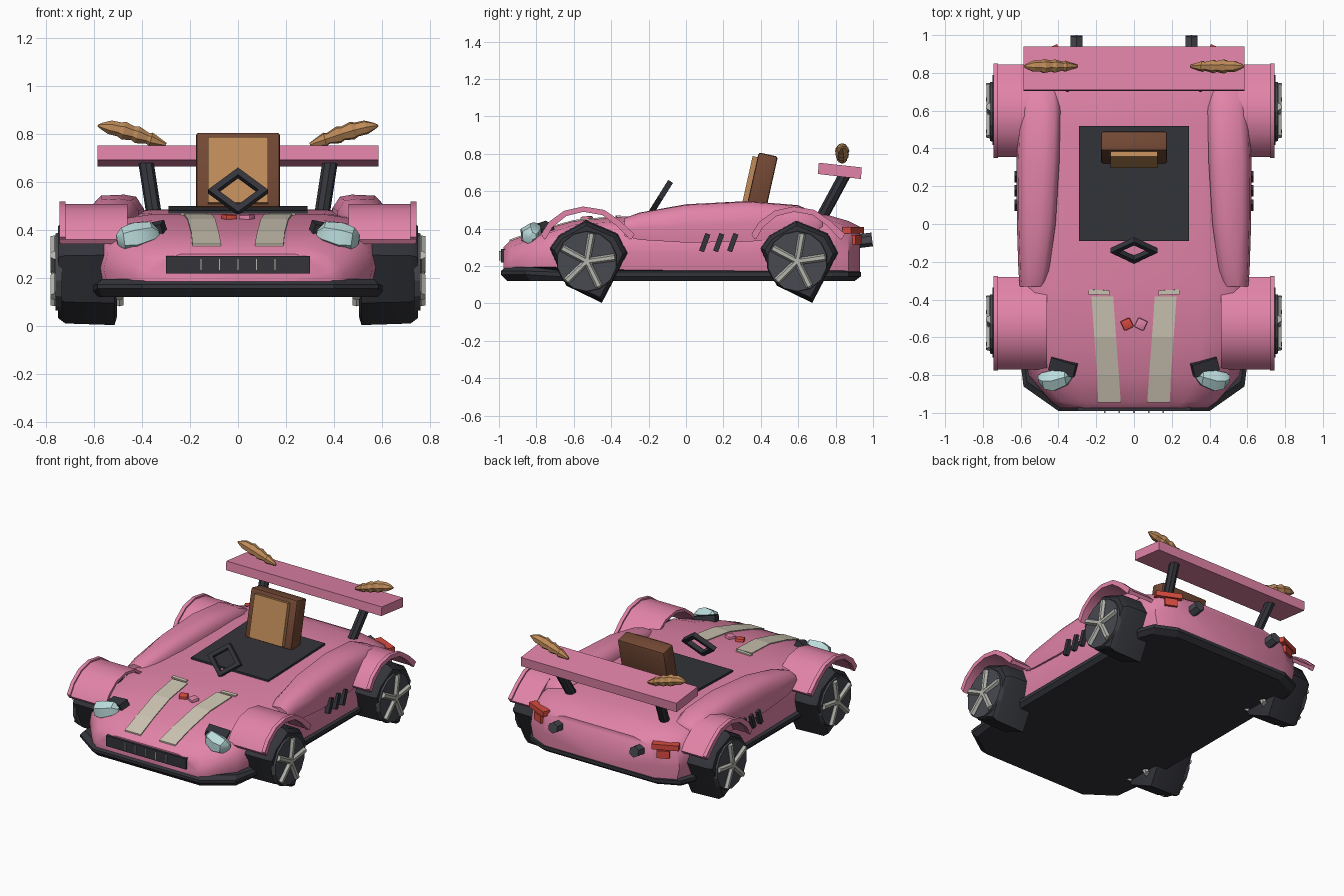
import bpy, bmesh, math
from mathutils import Vector, Matrix, Euler

if "Cube" in bpy.data.objects:
    bpy.data.objects.remove(bpy.data.objects["Cube"], do_unlink=True)


def material(name, r, g, b):
    m = bpy.data.materials.new(name)
    m.use_nodes = True
    m.diffuse_color = (r, g, b, 1)
    m.node_tree.nodes["Principled BSDF"].inputs["Base Color"].default_value = (r, g, b, 1)
    return m


PINK = material("pink paint", .76, .23, .39)
DARK = material("dark rubber", .033, .034, .042)
STEEL = material("dark steel", .065, .067, .08)
TAN = material("tan", .52, .26, .10)
BROWN = material("brown leather", .17, .065, .035)
GLASS = material("pale glass", .50, .72, .72)
CREAM = material("cream stripe", .62, .57, .46)
RIM = material("light metal", .46, .46, .42)
RED = material("red", .68, .07, .05)


def finish(name, bm, mat, smooth=None):
    bmesh.ops.recalc_face_normals(bm, faces=bm.faces)
    me = bpy.data.meshes.new(name)
    bm.to_mesh(me)
    bm.free()
    me.materials.append(mat)
    ob = bpy.data.objects.new(name, me)
    bpy.context.collection.objects.link(ob)
    if smooth:
        bpy.ops.object.select_all(action='DESELECT')
        ob.select_set(True)
        bpy.context.view_layer.objects.active = ob
        bpy.ops.object.shade_smooth_by_angle(angle=math.radians(smooth))
    return ob


def loft(name, rings, mat, smooth=None):
    """Skin closed rings of equal length and cap both ends."""
    bm = bmesh.new()
    vs = [[bm.verts.new(p) for p in ring] for ring in rings]
    n = len(vs[0])
    for a, b in zip(vs, vs[1:]):
        for i in range(n):
            j = (i + 1) % n
            bm.faces.new((a[i], a[j], b[j], b[i]))
    bm.faces.new(vs[0])
    bm.faces.new(vs[-1])
    return finish(name, bm, mat, smooth)


def box(name, loc, size, mat, rot=(0, 0, 0), bevel=0):
    bm = bmesh.new()
    turn = Euler(rot).to_matrix().to_4x4()
    bmesh.ops.create_cube(bm, size=1, matrix=Matrix.Translation(loc) @ turn @ Matrix.Diagonal((*size, 1)))
    if bevel:
        bmesh.ops.bevel(bm, geom=bm.edges[:], offset=bevel, segments=2, affect='EDGES', profile=.5)
    return finish(name, bm, mat, 40 if bevel else None)


def spindle(name, points, radii, sides, mat, smooth=None):
    """Tube along points with a radius at each one."""
    pts = [Vector(p) for p in points]
    quat = (pts[-1] - pts[0]).to_track_quat('Z', 'Y')
    angles = [math.tau * (i + .5) / sides for i in range(sides)]
    rings = [[p + quat @ Vector((r * math.cos(a), r * math.sin(a), 0)) for a in angles]
             for p, r in zip(pts, radii)]
    return loft(name, rings, mat, smooth)


def mirrored(half):
    return half + [(-x, z) for x, z in reversed(half) if x > 0]


# Main shell: y, half width, bottom, shoulder height, crown height
stations = [(-.975, .39, .16, .27, .30), (-.94, .44, .15, .30, .335), (-.80, .56, .15, .355, .385),
            (-.60, .59, .15, .42, .44), (-.33, .60, .15, .44, .465), (0, .605, .15, .44, .47),
            (.52, .61, .15, .46, .485), (.75, .60, .15, .45, .475), (.87, .56, .15, .41, .44),
            (.93, .43, .17, .38, .41)]
rings = []
for y, w, zb, zs, zt in stations:
    half = [(0, zb), (w * .96, zb), (w, zb + .4 * (zs - zb)), (w * .97, zs - .05),
            (w * .88, zs), (w * .6, zt), (0, zt)]
    rings.append([(x, y, z) for x, z in mirrored(half)])
loft("body_shell", rings, PINK, 40)

# Dark floor pan with chamfered corners and a raised front lip
plan = [(.40, -.99), (.585, -.86), (.605, -.70), (.605, .78), (.57, .87), (.43, .935)]
outline = plan + [(-x, y) for x, y in reversed(plan)]


def pan_ring(scale, z, lift):
    return [(x * scale, y * scale, z + (lift if y < -.8 else 0)) for x, y in outline]


loft("floor_pan", [pan_ring(.965, .12, 0), pan_ring(1, .145, .01), pan_ring(1, .168, .005),
                   pan_ring(.97, .175, .02)], DARK)

# Cockpit opening
box("cockpit_panel", (0, .215, .478), (.58, .61, .025), DARK, (.03, 0, 0))

# Grille with upright bars
box("grille", (0, -.965, .255), (.60, .05, .072), DARK)
for i in range(5):
    box("grille_bar", (-.155 + i * .0775, -.99, .255), (.008, .02, .05), RIM)

# Steering wheel: a square ring standing on its corner
bm = bmesh.new()
lean = Matrix.Translation((0, -.14, .56)) @ Matrix.Rotation(math.radians(-32), 4, 'X')
loops = []
for k in range(4):
    a = math.tau * k / 4
    loop = []
    for r, d in ((.085, -.015), (.125, -.015), (.125, .015), (.085, .015)):
        loop.append(bm.verts.new(lean @ Vector((r * math.cos(a), d, .87 * r * math.sin(a)))))
    loops.append(loop)
for k in range(4):
    a, b = loops[k], loops[(k + 1) % 4]
    for i in range(4):
        bm.faces.new((a[i], a[(i + 1) % 4], b[(i + 1) % 4], b[i]))
finish("steering_wheel", bm, DARK)

# Seat with a tan cushion
box("seat_back", (0, .405, .64), (.35, .105, .32), BROWN, (-.22, 0, 0), .012)
box("seat_cushion", (0, .343, .647), (.25, .035, .28), TAN, (-.22, 0, 0))

# Rear wing plank
wing = [(.71, .752), (.94, .727), (.935, .665), (.705, .692)]
loft("rear_wing", [[(x, y, z) for y, z in wing] for x in (-.585, .585)], PINK)

ARCH = [(-.24, .36), (-.20, .425), (-.12, .485), (-.02, .508), (.09, .49), (.17, .435), (.25, .36)]
TYRE = [(-.20, .07), (-.11, -.13), (.08, -.222), (.22, .045), (.165, .15), (-.005, .22), (-.15, .14)]


def arch(name, s, yc, x0, x1, out, inn):
    """Curved sheet over a wheel between two x positions."""
    def ring(x):
        upper = [(s * x, yc + y * (1 + out), z + out * .5) for y, z in ARCH]
        lower = [(s * x, yc + y * (1 - inn), z - .018) for y, z in reversed(ARCH)]
        return upper + lower
    loft(name, [ring(x0), ring(x1)], PINK, 50)


for s, side in ((1, "left"), (-1, "right")):
    # Wheels and fenders
    for yc, end, inner in ((-.53, "front", .46), (.595, "rear", .55)):
        arch(f"{end}_{side}_fender", s, yc, inner, .74, 0, .05)
        arch(f"{end}_{side}_fender_lip", s, yc, .72, .745, .02, .08)
        tyre = [[(s * x, yc + y * k, .225 + z * k) for y, z in TYRE]
                for x, k in ((.505, .85), (.515, 1), (.72, .97), (.75, .87))]
        loft(f"{end}_{side}_tyre", tyre, DARK, 35)
        hub = Vector((s * .755, yc, .225))
        spindle(f"{end}_{side}_rim", [hub - Vector((s * .02, 0, 0)), hub + Vector((s * .007, 0, 0))],
                (.165, .16), 14, STEEL)
        spindle(f"{end}_{side}_hub", [hub, hub + Vector((s * .02, 0, 0))], (.035, .03), 8, RIM)
        for k in range(5):
            a = math.radians(80 + 72 * k)
            tip = Vector((0, math.cos(a), math.sin(a))) * .15
            for x in (.765, .495):
                c = Vector((s * x, yc, .225))
                spindle(f"{end}_{side}_spoke", [c, c + tip], (.018, .02), 6, RIM)

    # Swelling side pod: y, inner x, outer x, bottom, top
    pod = []
    for y, xi, xo, zb, zt in ((-.33, .47, .605, .36, .455), (-.25, .45, .612, .34, .485),
                              (0, .415, .62, .325, .53), (.33, .395, .622, .33, .547),
                              (.60, .39, .61, .35, .525), (.70, .40, .60, .38, .48), (.73, .43, .58, .40, .45)):
        h = zt - zb
        prof = [(xi, zb), (xi, zt - .25 * h), (xi + .03, zt - .04 * h), (xi + .08, zt),
                (xo - .05, zt - .02 * h), (xo - .01, zt - .22 * h), (xo, zt - .55 * h), (xo - .01, zb)]
        pod.append([(s * x, y, z) for x, z in prof])
    loft(f"{side}_side_pod", pod, PINK, 50)

    # Slanted side vents
    for i in range(3):
        box(f"{side}_vent", (s * .615, .10 + i * .075, .325), (.035, .028, .10), DARK, (-.35, 0, 0))

    # Headlight with its dark housing
    spindle(f"{side}_headlight", [(s * .33, -.80, .385), (s * .36, -.81, .385), (s * .43, -.83, .368),
                                  (s * .48, -.83, .36), (s * .505, -.82, .36)],
            (.02, .05, .062, .05, .02), 6, GLASS, 35)
    box(f"{side}_headlight_housing", (s * .375, -.755, .395), (.14, .07, .05), DARK, (.3, s * .2, s * .3))

    # Hood stripe following the crown, with a short end bar
    hood = [(-.945, .07, .19, .338), (-.80, .08, .195, .388), (-.60, .095, .21, .443), (-.385, .11, .225, .463)]
    loft(f"{side}_stripe", [[(s * a, y, z - .006), (s * b, y, z - .006), (s * b, y, z + .003), (s * a, y, z + .003)]
                            for y, a, b, z in hood], CREAM)
    box(f"{side}_stripe_end", (s * .185, -.362, .466), (.11, .025, .009), CREAM, (.05, 0, s * .05))

    # Little hood ornament halves
    box(f"{side}_ornament", (s * .037, -.53, .45), (.055, .055, .03), RED if s < 0 else PINK,
        (.1, 0, -s * .45), .008)

    # Wing struts and pastry-shaped wing tips
    spindle(f"{side}_wing_strut", [(s * .345, .71, .43), (s * .385, .85, .69)], (.032, .032), 8, DARK)
    steps = [(0, .008), (.12, .02), (.22, .03), (.27, .024), (.42, .037), (.48, .030), (.62, .039),
             (.68, .031), (.82, .030), (.93, .016), (1, .004)]
    path = [(s * (.30 + .285 * t), .835, .755 + .10 * t - .02 * t ** 4) for t, r in steps]
    spindle(f"{side}_wing_tip", path, [r for t, r in steps], 7, TAN)

    # Exhaust and tail light
    spindle(f"{side}_exhaust", [(s * .305, .86, .325), (s * .305, .995, .342)], (.037, .037), 6, STEEL)
    box(f"{side}_tail_light", (s * .475, .895, .39), (.17, .05, .035), RED, (0, 0, -s * .42))
    box(f"{side}_tail_light_lower", (s * .465, .905, .34), (.08, .04, .05), RED, (0, 0, -s * .42))
